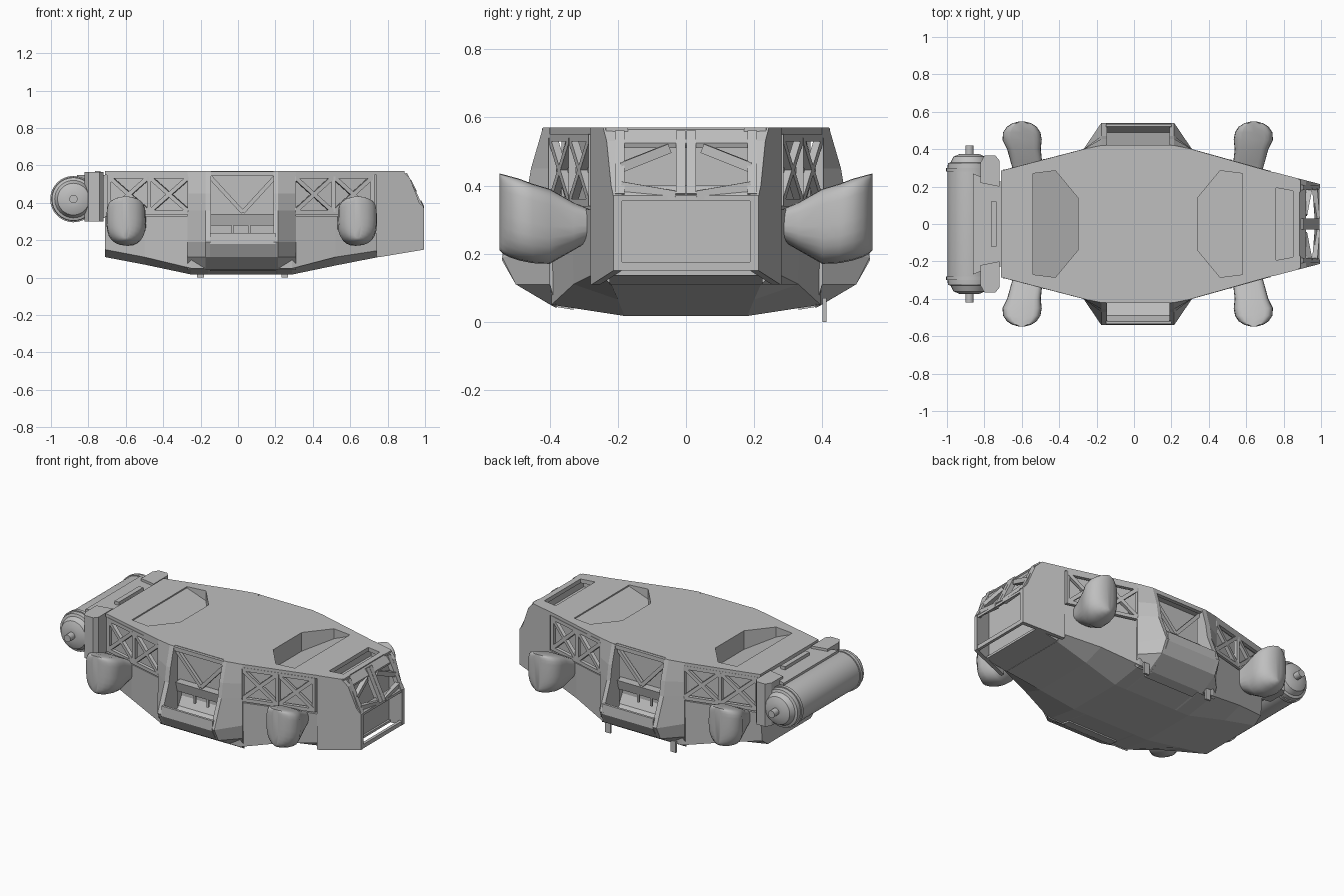
import bpy, bmesh, math
from mathutils import Vector

cube = bpy.data.objects.get("Cube")
if cube:
    bpy.data.objects.remove(cube, do_unlink=True)

grey = bpy.data.materials.new("plain_grey")
grey.use_nodes = True
colour = (0.52, 0.52, 0.52, 1)
grey.diffuse_color = colour
grey.node_tree.nodes["Principled BSDF"].inputs["Base Color"].default_value = colour


def finish(name, bm, smooth=False):
    bmesh.ops.recalc_face_normals(bm, faces=bm.faces)
    mesh = bpy.data.meshes.new(name)
    bm.to_mesh(mesh)
    bm.free()
    mesh.materials.append(grey)
    ob = bpy.data.objects.new(name, mesh)
    bpy.context.collection.objects.link(ob)
    if smooth:
        bpy.ops.object.select_all(action='DESELECT')
        ob.select_set(True)
        bpy.context.view_layer.objects.active = ob
        bpy.ops.object.shade_smooth_by_angle(angle=math.radians(40))
    return ob


def loft(name, rings, smooth=False):
    """Skin a row of equal cross-sections and cap both ends."""
    bm = bmesh.new()
    rows = [[bm.verts.new(p) for p in ring] for ring in rings]
    for a, b in zip(rows, rows[1:]):
        for i in range(len(a)):
            j = (i + 1) % len(a)
            bm.faces.new((a[i], a[j], b[j], b[i]))
    bm.faces.new(rows[0])
    bm.faces.new(rows[-1])
    bmesh.ops.remove_doubles(bm, verts=bm.verts, dist=0.0005)
    return finish(name, bm, smooth)


def both(half):
    """Mirror half an outline of (x, y) across y = 0."""
    return half + [(x, -y) for x, y in reversed(half)]


def plate(name, outline, z0, z1):
    return loft(name, [[(x, y, z) for x, y in outline] for z in (z0, z1)])


def across(name, outline, y):
    """Extrude an (x, z) outline from -y to y."""
    return loft(name, [[(x, t, z) for x, z in outline] for t in (-y, y)])


def box(name, x0, x1, y0, y1, z0, z1):
    return plate(name, [(x0, y0), (x1, y0), (x1, y1), (x0, y1)], z0, z1)


def bars(name, pairs, width=0.022):
    """Square struts joining pairs of points, in one object."""
    bm = bmesh.new()
    for p, q in pairs:
        p, q = Vector(p), Vector(q)
        d = q - p
        made = bmesh.ops.create_cube(bm, size=1)["verts"]
        turn = d.to_track_quat('Z', 'Y')
        for v in made:
            v.co = (p + q) / 2 + turn @ Vector((v.co.x * width, v.co.y * width, v.co.z * d.length))
    return finish(name, bm)


def lathe(name, profile, x, z, sides=32):
    """Turn (y, radius) points around an axis parallel to y."""
    ang = [2 * math.pi * i / sides for i in range(sides)]
    return loft(name, [[(x + r * math.cos(a), y, z + r * math.sin(a)) for a in ang]
                       for y, r in profile], True)


# Lower hull: x, side half-width, chine half-width, bottom half-width, chine and bottom height;
# the waist is notched behind the scoops
stations = [(-.71, .285, .265, .21, .15, .11), (-.5, .335, .33, .2, .11, .07),
            (-.25, .4, .395, .18, .05, .017), (-.16, .4, .395, .18, .05, .017),
            (-.15, .34, .34, .18, .045, .017), (.2, .34, .34, .18, .045, .017),
            (.21, .4, .395, .18, .05, .017), (.29, .4, .395, .18, .05, .017),
            (.52, .335, .33, .2, .11, .065), (.75, .275, .26, .22, .145, .11)]
loft("lower_hull", [[(x, w, .33), (x, k, c), (x, b, z), (x, -b, z), (x, -k, c), (x, -w, .33)]
                    for x, w, k, b, c, z in stations])

# Upper core and roof, with two six-sided wells whose floors slope down to the middle
core = plate("upper_core", both([(-.7, .24), (-.27, .355), (.29, .355), (.75, .23)]), .32, .56)
roof = plate("roof", both([(-.71, .285), (-.25, .405), (.29, .405), (.75, .275)]), .55, .57)
for name, flat, mid, deep in (("rear_well", -.54, -.42, -.3), ("front_well", .58, .46, .34)):
    outline = both([(flat, .27), (mid, .285), (deep, .14)])
    cutter = loft(name + "_cutter", [[(x, y, .562 - .45 * abs(x - flat)) for x, y in outline],
                                     [(x, y, .7) for x, y in outline]])
    for ob in (core, roof):
        mod = ob.modifiers.new(name, 'BOOLEAN')
        mod.operation = 'DIFFERENCE'
        mod.solver = 'EXACT'
        mod.object = cutter
        bpy.context.view_layer.objects.active = ob
        bpy.ops.object.modifier_apply(modifier=name)
    bpy.data.objects.remove(cutter, do_unlink=True)

# Side fairing cross-section as (y, z)
fairing = [(.38, .57), (.42, .57), (.455, .45), (.47, .36), (.54, .19), (.5, .11), (.38, .04)]
shell = [(.33, .035), (.39, .045), (.5, .11), (.54, .18), (.535, .24), (.52, .24), (.49, .18),
         (.42, .16), (.37, .18), (.33, .25)]
# Pod cross-sections: distance out, half-width, bottom, top
pod = [(.27, .078, .245, .325), (.33, .084, .21, .35), (.4, .09, .17, .39), (.45, .105, .172, .405),
       (.49, .1, .18, .42), (.52, .08, .19, .428), (.538, .052, .2, .433), (.547, .02, .21, .435)]

for s, side in ((-1, "right"), (1, "left")):
    # Open truss along the upper side
    truss = []
    for x0, y0, x1, y1 in ((-.69, .28, -.26, .392), (.72, .275, .3, .392)):
        def at(t, z):
            return (x0 + (x1 - x0) * t, s * (y0 + (y1 - y0) * t), z)
        truss += [(at(0, .54), at(1, .54)), (at(0, .35), at(1, .35))]
        for a, b in ((0, .5), (.5, 1)):
            truss += [(at(a, .35), at(b, .54)), (at(a, .54), at(b, .35)), (at(b, .35), at(b, .54))]
        truss.append((at(0, .34), at(0, .55)))
    for x0, x1 in ((-.15, .025), (.2, .025)):
        truss.append(((x0, s * .39, .54), (x1, s * .39, .35)))
    bars(side + "_truss", truss)

    # Two wedge fairings with a scoop between them
    for x_out, x_mid, x_in, end in ((-.27, -.175, -.145, "rear"), (.31, .215, .19, "front")):
        flat = [(x_out, s * min(y, .4), z) for y, z in fairing]
        full = [[(x, s * y, z) for y, z in fairing] for x in (x_mid, x_in)]
        loft(f"{side}_{end}_fairing", [flat] + full)
    loft(side + "_scoop", [[(x, s * y, z) for y, z in shell] for x in (-.15, .2)])
    bars(side + "_scoop_rail", [((-.15, s * .41, .555), (.2, s * .41, .555))], .025)
    loft(side + "_scoop_lintel", [[(x, s * y, z) for y, z in ((.33, .28), (.39, .28), (.405, .34), (.33, .34))]
                                  for x in (-.15, .2)])
    bars(side + "_scoop_fins", [((x, s * .38, .285), (x, s * .38, .23)) for x in (-.03, .06)], .012)

    # Bulbous pods near the corners, their necks leaning to the middle
    for x, lean, end in ((-.6, .025, "rear"), (.64, -.025, "front")):
        rings = []
        for y, w, z0, z1 in pod:
            ring = []
            for i in range(24):
                a = 2 * math.pi * i / 24
                c, n = math.cos(a), math.sin(a)
                p = .4 if n > 0 else .85
                px = math.copysign(abs(c) ** p, c) * w + lean * max(0, .46 - y) / .13
                pz = math.copysign(abs(n) ** p, n) * (z1 - z0) / 2
                ring.append((x + px, s * y, (z0 + z1) / 2 + pz))
            rings.append(ring)
        loft(f"{side}_{end}_pod", rings, True)

    # Solid cheek of the nose
    cheek = [(.74, .11), (.74, .57), (.88, .57), (.92, .53), (.97, .4), (.995, .37), (.995, .15), (.755, .11)]
    loft(side + "_nose_cheek", [[(x, s * (.277 - (x - .75) * .26 - t), z) for x, z in cheek]
                                for t in (0, .025)])

    # Arrow-shaped openings framed by slanted struts
    def face(y, t):
        return (.89 + .09 * t, s * y, .555 - .185 * t)
    bars(side + "_nose_struts", [(face(.015, 0), face(.015, 1)), (face(.195, 0), face(.195, 1)),
                                 (face(.19, .55), face(.05, .25)), (face(.03, 1), face(.19, .85))], .028)

    # Strip beside the roof slot, drum band and drum arm
    plate(side + "_nose_roof_edge", [(.75, s * .195), (.89, s * .17), (.89, s * .235), (.75, s * .27)],
          .545, .57)
    lathe(side + "_drum_band", [(s * .28, .08), (s * .28, .124), (s * .3, .124), (s * .3, .08)], -.88, .42)
    plate(side + "_drum_arm", [(-.82, s * .22), (-.72, s * .2), (-.72, s * .34),
                               (-.74, s * .365), (-.8, s * .365), (-.82, s * .33)], .3, .565)

# Nose: floor, inner wall, lips and roof slot
across("nose_floor", [(.74, .11), (.9, .136), (.9, .15), (.74, .125)], .225)
box("nose_inner_wall", .86, .885, -.225, .225, .14, .55)
across("nose_brow", [(.88, .57), (.92, .525), (.915, .51), (.88, .55)], .22)
across("nose_upper_lip", [(.965, .4), (.992, .37), (.992, .355), (.965, .37)], .205)
box("nose_lower_lip", .975, .993, -.205, .205, .15, .175)
box("nose_roof_front", .85, .885, -.225, .225, .545, .57)
box("nose_roof_rear", .74, .76, -.26, .26, .545, .57)
box("nose_slot_floor", .75, .87, -.23, .23, .48, .5)

# Rear drum with stepped caps and axle
half = [(.42, .012), (.42, .022), (.375, .022), (.375, .05), (.36, .085), (.33, .1), (.325, .115), (.29, .118)]
lathe("rear_drum", half + [(-y, r) for y, r in reversed(half)], -.88, .42)

# Drum mount and its cover
box("drum_mount", -.8, -.68, -.225, .225, .32, .54)
plate("drum_cover", both([(-.86, .27), (-.8, .245), (-.7, .225)]), .53, .55)
box("drum_latch", -.765, -.735, -.12, .12, .545, .57)

# Small towing lugs under the left side
for x, end in ((-.2, "rear"), (.25, "front")):
    box(end + "_lug", x - .018, x + .018, .4, .412, 0, .07)
